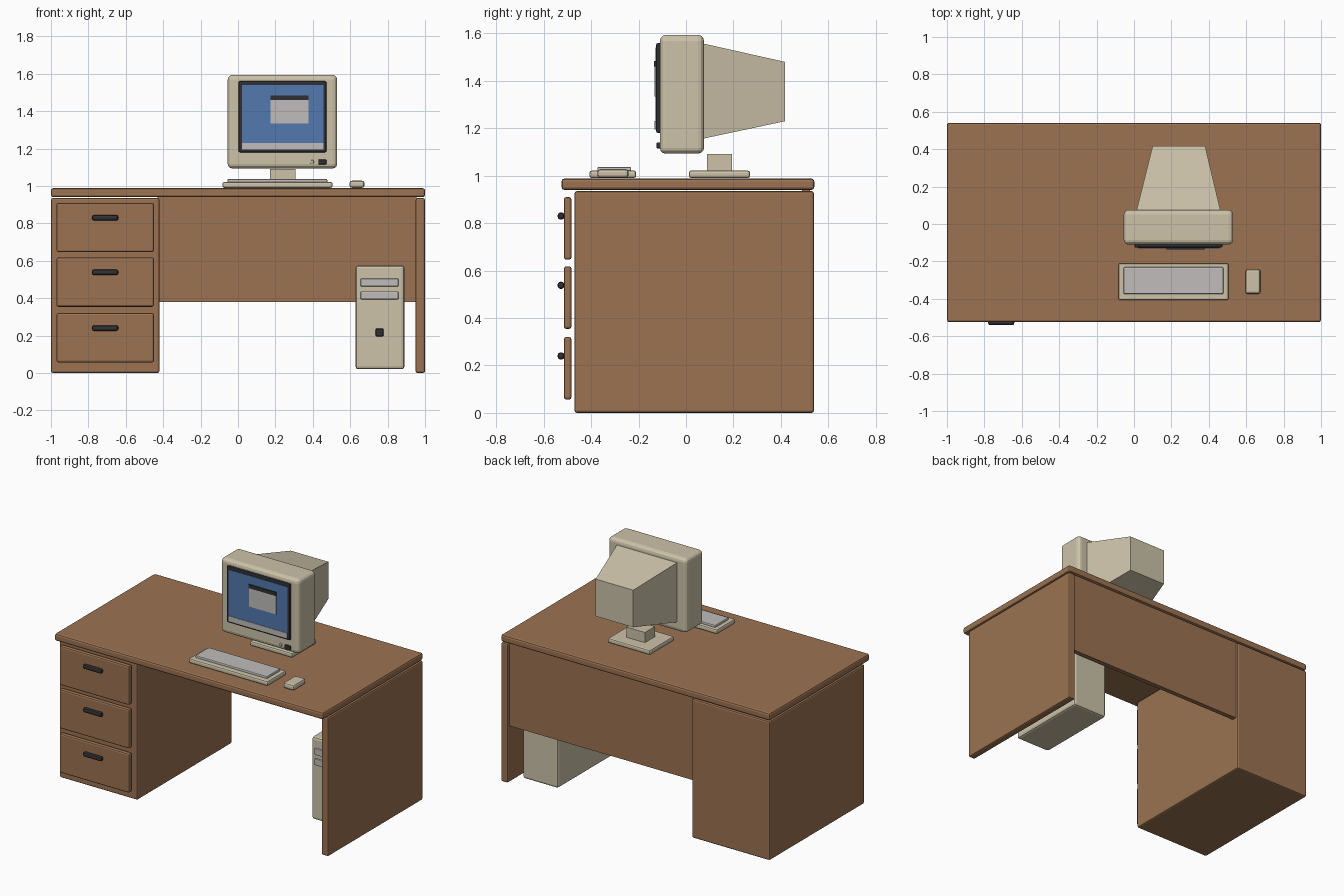
import bpy, bmesh


def material(name, rgb):
    m = bpy.data.materials.new(name)
    m.diffuse_color = (*rgb, 1)
    return m


WOOD = material("brown wood", (0.33, 0.171, 0.085))
BEIGE = material("beige plastic", (0.61, 0.545, 0.40))
GREY = material("light grey", (0.53, 0.505, 0.50))
BLUE = material("screen blue", (0.085, 0.19, 0.43))
DARK = material("dark plastic", (0.03, 0.03, 0.035))


def box(name, x, y, z, mat, bevel=0.0, segments=2):
    """Box from (min, max) ranges, with optional bevelled edges."""
    bm = bmesh.new()
    bmesh.ops.create_cube(bm, size=1)
    for v in bm.verts:
        for i, (lo, hi) in enumerate((x, y, z)):
            v.co[i] = lo if v.co[i] < 0 else hi
    me = bpy.data.meshes.new(name)
    bm.to_mesh(me)
    bm.free()
    me.materials.append(mat)
    ob = bpy.data.objects.new(name, me)
    bpy.context.collection.objects.link(ob)
    if bevel:
        mod = ob.modifiers.new("bevel", 'BEVEL')
        mod.width, mod.segments = bevel, segments
    return ob


# Desk
box("desk_top", (-1, 1), (-0.525, 0.541), (0.94, 0.988), WOOD, 0.012)
box("drawer_pedestal", (-1, -0.42), (-0.47, 0.54), (0.0, 0.935), WOOD, 0.01)
box("side_panel", (0.95, 1), (-0.47, 0.54), (0.0, 0.935), WOOD, 0.01)
box("back_panel", (-0.43, 0.955), (0.49, 0.522), (0.38, 0.94), WOOD)

# Drawers with handles
for i, z in enumerate((0.188, 0.486, 0.778)):
    box(f"drawer_front_{i}", (-0.97, -0.45), (-0.515, -0.483),
        (z - 0.132, z + 0.132), WOOD, 0.01)
    h = z + 0.052
    box(f"drawer_handle_{i}", (-0.78, -0.64), (-0.541, -0.513),
        (h - 0.015, h + 0.015), DARK, 0.011)

# Monitor housing
box("monitor_case", (-0.055, 0.53), (-0.11, 0.076), (1.093, 1.594), BEIGE, 0.025, 3)
tube = box("monitor_back", (0.013, 0.463), (0.07, 0.418), (1.156, 1.558), BEIGE)
for v in tube.data.vertices:  # taper toward the rear
    if v.co.y > 0.2:
        v.co.x = 0.1 if v.co.x < 0.2 else 0.38
        v.co.z = 1.23 if v.co.z < 1.3 else 1.48
box("monitor_neck", (0.17, 0.307), (0.088, 0.194), (1.015, 1.091), BEIGE)
box("monitor_base", (0.08, 0.395), (0.012, 0.27), (0.99, 1.022), BEIGE, 0.01)

# Screen, drawn window and buttons
box("screen_bezel", (0.002, 0.473), (-0.126, -0.105), (1.18, 1.56), DARK, 0.008)
box("screen", (0.021, 0.458), (-0.129, -0.124), (1.195, 1.54), BLUE)
box("task_bar", (0.021, 0.458), (-0.132, -0.128), (1.195, 1.23), GREY)
box("window_body", (0.173, 0.377), (-0.132, -0.128), (1.334, 1.46), GREY)
box("window_title_bar", (0.173, 0.377), (-0.135, -0.128), (1.459, 1.484), DARK)
box("power_button", (0.43, 0.473), (-0.124, -0.105), (1.115, 1.141), DARK, 0.004)
box("indicator_button", (0.387, 0.405), (-0.117, -0.105), (1.12, 1.138), BEIGE, 0.004)

# Keyboard and mouse
box("keyboard", (-0.083, 0.505), (-0.407, -0.21), (0.99, 1.022), BEIGE, 0.01)
box("keyboard_keys", (-0.056, 0.478), (-0.374, -0.231), (1.015, 1.037), GREY, 0.006)
box("mouse", (0.596, 0.676), (-0.374, -0.242), (0.99, 1.028), BEIGE, 0.013)

# Computer tower
box("tower_case", (0.628, 0.89), (-0.115, 0.465), (0.02, 0.575), BEIGE, 0.015)
for i, z in enumerate((0.415, 0.484)):
    box(f"drive_bay_{i}", (0.655, 0.858), (-0.127, -0.105),
        (z - 0.021, z + 0.021), GREY, 0.005)
box("tower_button", (0.736, 0.778), (-0.13, -0.105), (0.196, 0.238), DARK, 0.006)
